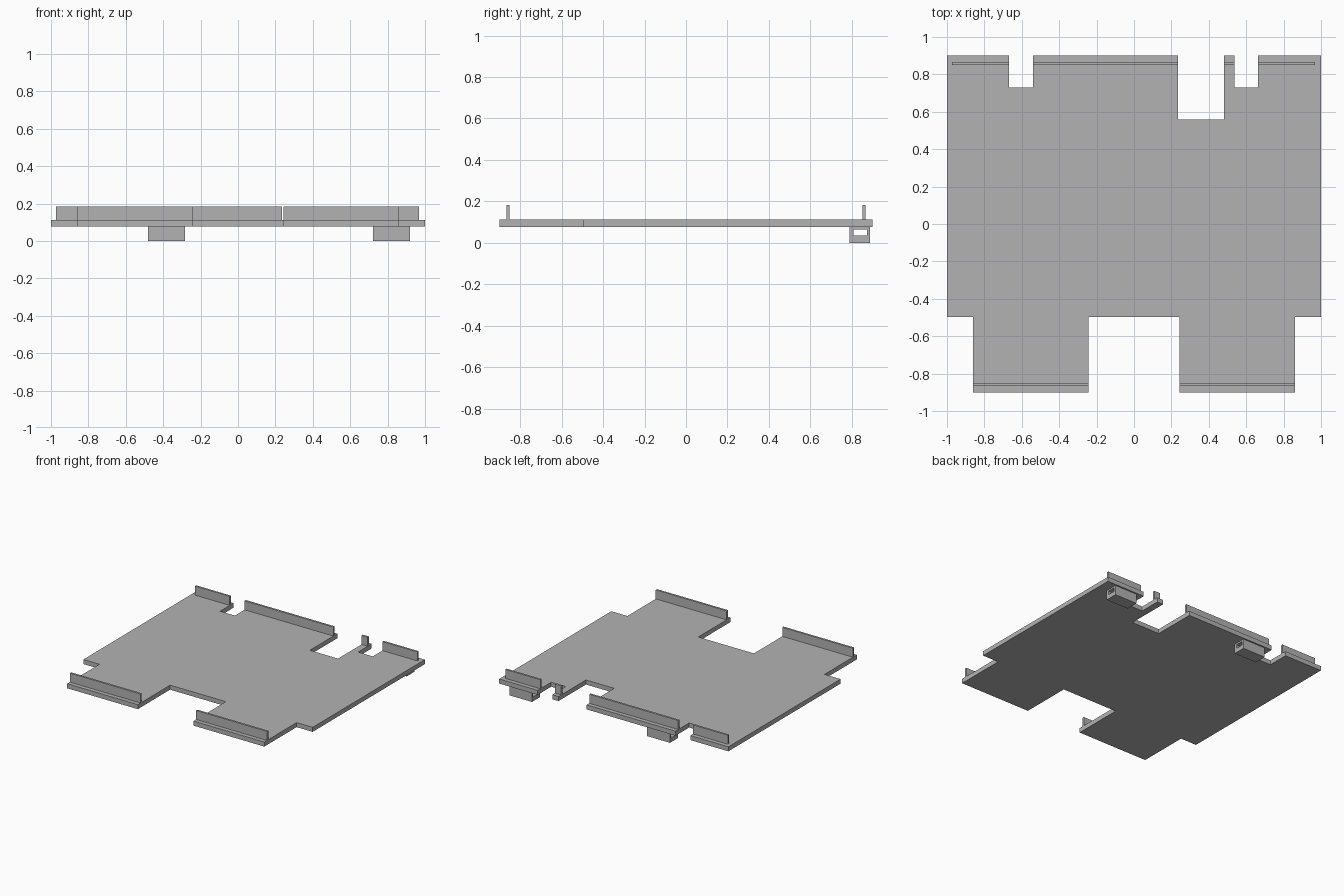
import bpy, bmesh

if "Cube" in bpy.data.objects:
    bpy.data.objects.remove(bpy.data.objects["Cube"])

grey = bpy.data.materials.new("plain grey")
grey.diffuse_color = (0.45, 0.45, 0.45, 1)
grey.use_nodes = True
grey.node_tree.nodes["Principled BSDF"].inputs["Base Color"].default_value = grey.diffuse_color


def prism(name, outline, axis, start, end):
    """Extrude a 2D outline along x (outline is y, z) or z (outline is x, y)."""
    bm = bmesh.new()
    place = (lambda a, b: (start, a, b)) if axis == "x" else (lambda a, b: (a, b, start))
    face = bm.faces.new([bm.verts.new(place(a, b)) for a, b in outline])
    extruded = bmesh.ops.extrude_face_region(bm, geom=[face])["geom"]
    step = (end - start, 0, 0) if axis == "x" else (0, 0, end - start)
    bmesh.ops.translate(bm, vec=step, verts=[v for v in extruded if isinstance(v, bmesh.types.BMVert)])
    bmesh.ops.recalc_face_normals(bm, faces=bm.faces)
    mesh = bpy.data.meshes.new(name)
    bm.to_mesh(mesh)
    bm.free()
    mesh.materials.append(grey)
    obj = bpy.data.objects.new(name, mesh)
    bpy.context.collection.objects.link(obj)
    return obj


def rect(a0, a1, b0, b1):
    return [(a0, b0), (a1, b0), (a1, b1), (a0, b1)]


BOTTOM, TOP, RAIL_TOP = 0.076, 0.112, 0.183

# Flat panel with notches along the rear and two tabs at the front
panel_outline = [
    (-1, -0.498), (-0.86, -0.498), (-0.86, -0.9), (-0.244, -0.9),
    (-0.244, -0.498), (0.242, -0.498), (0.242, -0.9), (0.86, -0.9),
    (0.86, -0.498), (1, -0.498), (1, 0.9),
    (0.664, 0.9), (0.664, 0.731), (0.536, 0.731), (0.536, 0.9),
    (0.482, 0.9), (0.482, 0.558), (0.236, 0.558), (0.236, 0.9),
    (-0.539, 0.9), (-0.539, 0.731), (-0.668, 0.731), (-0.668, 0.9), (-1, 0.9),
]
prism("panel", panel_outline, "z", BOTTOM, TOP)

# Upright rails on the front tabs and between the rear notches
for x0, x1 in ((-0.86, -0.244), (0.242, 0.86)):
    prism("front_rail", rect(-0.867, -0.851, TOP, RAIL_TOP), "x", x0, x1)
for x0, x1 in ((-0.972, -0.668), (-0.539, 0.236), (0.482, 0.536), (0.664, 0.969)):
    prism("rear_rail", rect(0.851, 0.867, TOP, RAIL_TOP), "x", x0, x1)

# Hollow latch sleeves under the rear edge, open from side to side
sleeve = [
    (0.79, 0), (0.888, 0), (0.888, BOTTOM), (0.79, BOTTOM), (0.79, 0.034),
    (0.809, 0.034), (0.809, 0.064), (0.874, 0.064), (0.874, 0.034), (0.79, 0.034),
]
for x0, x1 in ((-0.482, -0.283), (0.722, 0.919)):
    # floor, roof and two walls of each sleeve
    for part, ys, zs in (("floor", (0.79, 0.888), (0, 0.034)),
                         ("roof", (0.79, 0.888), (0.064, BOTTOM)),
                         ("front_wall", (0.79, 0.809), (0.034, 0.064)),
                         ("rear_wall", (0.874, 0.888), (0.034, 0.064))):
        prism("sleeve_" + part, rect(*ys, *zs), "x", x0, x1)
